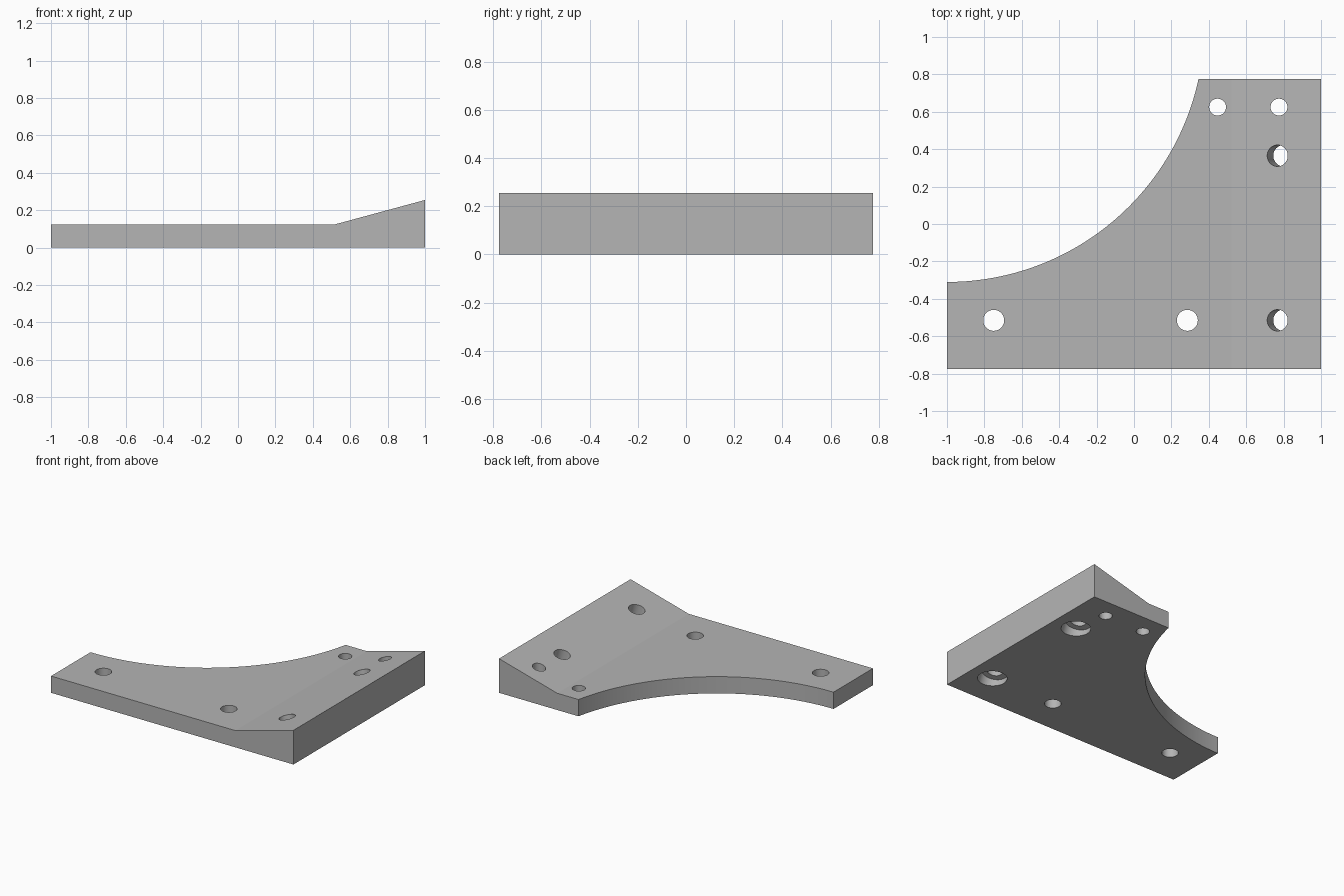
import bpy, bmesh, math
from mathutils import Vector

cube = bpy.data.objects.get("Cube")
if cube:
    bpy.data.objects.remove(cube, do_unlink=True)

HALF_Y, THICK, TALL, RAMP_X = 0.775, 0.125, 0.255, 0.52

grey = bpy.data.materials.new("plain grey")
grey.use_nodes = True
colour = (0.46, 0.46, 0.46, 1)
grey.diffuse_color = colour
grey.node_tree.nodes["Principled BSDF"].inputs["Base Color"].default_value = colour

# Plate with a raised ramp: side profile extruded along y
profile = [(-1, 0), (1, 0), (1, TALL), (RAMP_X, THICK), (-1, THICK)]
bm = bmesh.new()
face = bm.faces.new([bm.verts.new((x, -HALF_Y, z)) for x, z in profile])
side = bmesh.ops.extrude_face_region(bm, geom=[face])
verts = [v for v in side["geom"] if isinstance(v, bmesh.types.BMVert)]
bmesh.ops.translate(bm, verts=verts, vec=(0, 2 * HALF_Y, 0))
bmesh.ops.recalc_face_normals(bm, faces=bm.faces)
mesh = bpy.data.meshes.new("bracket_plate")
bm.to_mesh(mesh)
bm.free()
plate = bpy.data.objects.new("bracket_plate", mesh)
bpy.context.collection.objects.link(plate)
mesh.materials.append(grey)


def drill(start, end, radius, sides=64):
    """Cut a round bore through the plate between two points."""
    start, end = Vector(start), Vector(end)
    axis = end - start
    bpy.ops.mesh.primitive_cylinder_add(
        vertices=sides, radius=radius, depth=axis.length, location=(start + end) / 2,
        rotation=axis.to_track_quat('Z', 'Y').to_euler())
    cutter = bpy.context.object
    cutter.hide_render = True
    cutter.data.materials.append(grey)
    mod = plate.modifiers.new("bore", 'BOOLEAN')
    mod.operation, mod.solver, mod.object = 'DIFFERENCE', 'EXACT', cutter
    bpy.ops.object.select_all(action='DESELECT')
    bpy.context.view_layer.objects.active = plate
    plate.select_set(True)
    bpy.ops.object.modifier_apply(modifier=mod.name)
    bpy.data.objects.remove(cutter, do_unlink=True)


# Large concave arc at the back
drill((-1, 1.066, -0.5), (-1, 1.066, 0.7), 1.376, 256)

# Straight through holes
for x, y, r in [(-0.75, -0.515, 0.056), (0.285, -0.515, 0.056),
                (0.447, 0.625, 0.045), (0.775, 0.625, 0.045)]:
    drill((x, y, -0.5), (x, y, 0.7), r)

# Holes square to the ramp, counterbored from below
slope = math.atan2(TALL - THICK, 1 - RAMP_X)
normal = Vector((-math.sin(slope), 0, math.cos(slope)))
hole_x = 0.767
for y in (0.365, -0.515):
    top = Vector((hole_x, y, THICK + (hole_x - RAMP_X) * math.tan(slope)))
    drill(top - normal * 0.6, top + normal * 0.3, 0.057)
    drill(top - normal * 0.6, top - normal * 0.125, 0.098)

bpy.ops.object.shade_smooth_by_angle(angle=math.radians(10))
